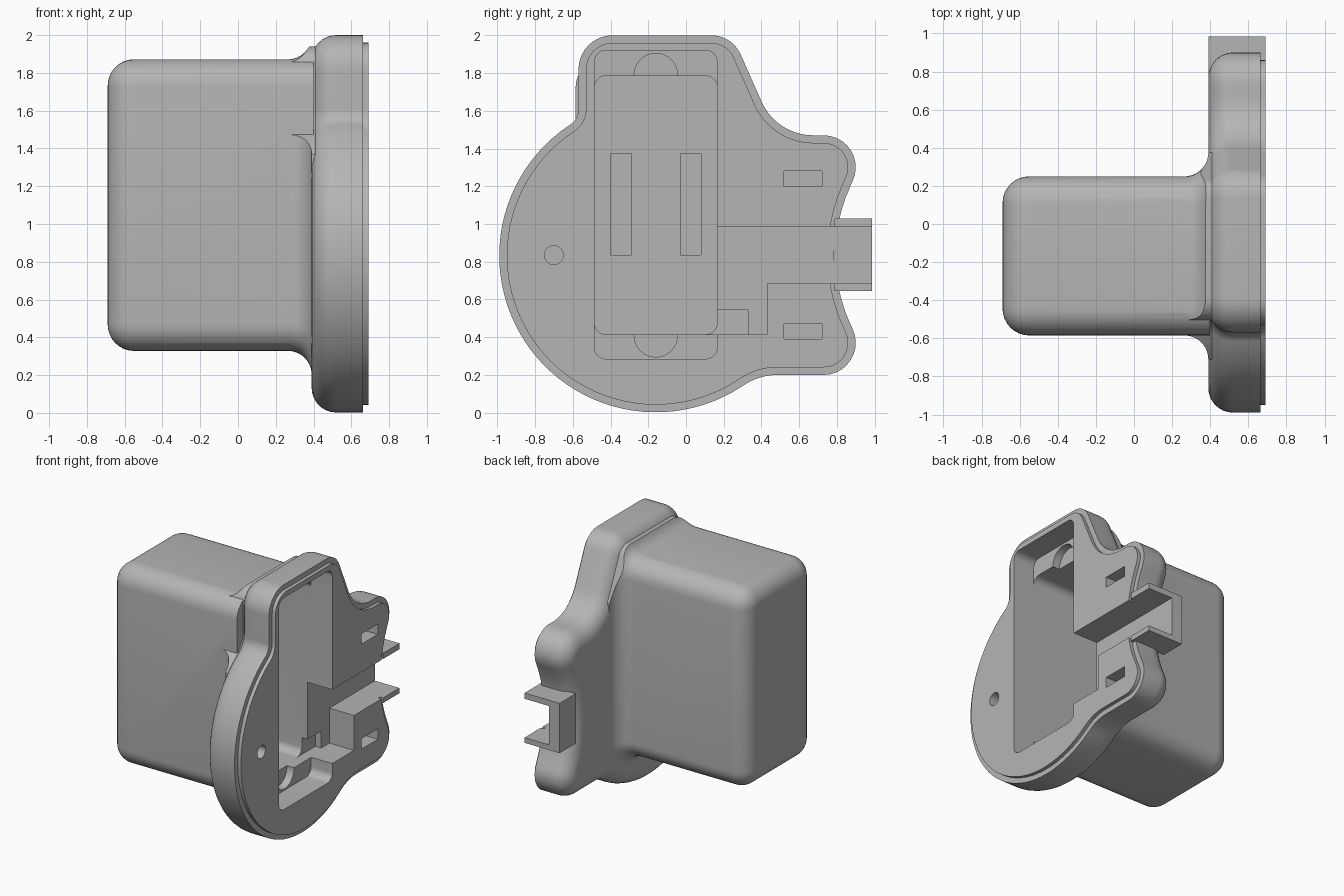
import bpy, bmesh, math
from mathutils import Vector

if "Cube" in bpy.data.objects:
    bpy.data.objects.remove(bpy.data.objects["Cube"])

grey = bpy.data.materials.new("plain_grey")
grey.use_nodes = True
COLOR = (0.46, 0.46, 0.46, 1)
grey.diffuse_color = COLOR
grey.node_tree.nodes["Principled BSDF"].inputs["Base Color"].default_value = COLOR


def rounded(corners, steps=10):
    """Closed (y, z) outline; each corner is (y, z, radius)."""
    out = []
    for i, (y, z, r) in enumerate(corners):
        p = Vector((y, z))
        if r == 0:
            out.append(p)
            continue
        a = (Vector(corners[i - 1][:2]) - p).normalized()
        b = (Vector(corners[(i + 1) % len(corners)][:2]) - p).normalized()
        half = a.angle(b) / 2
        mid = p + (a + b).normalized() * (r / math.sin(half))
        t = r / math.tan(half)
        start, end = p + a * t - mid, p + b * t - mid
        sweep = start.angle_signed(end)
        base = math.atan2(start.y, start.x)
        for k in range(steps + 1):
            ang = base - sweep * k / steps
            out.append(mid + Vector((math.cos(ang), math.sin(ang))) * r)
    return out


def inset(outline, d):
    """Move a counter-clockwise outline inward by d (outward if negative)."""
    n, out = len(outline), []
    for i, p in enumerate(outline):
        e1 = (p - outline[i - 1]).normalized()
        e2 = (outline[(i + 1) % n] - p).normalized()
        t = (e1 + e2).normalized()
        out.append(p + Vector((-t.y, t.x)) * d / max(t.dot(e1), 0.5))
    return out


def loft(name, outline, profile):
    """Solid along x; profile is a list of (x, inset)."""
    bm = bmesh.new()
    rings = [[bm.verts.new((x, p.x, p.y)) for p in inset(outline, d)] for x, d in profile]
    n = len(outline)
    for a, b in zip(rings, rings[1:]):
        for i in range(n):
            bm.faces.new((a[i], a[(i + 1) % n], b[(i + 1) % n], b[i]))
    bm.faces.new(rings[0])
    bm.faces.new(rings[-1])
    bmesh.ops.recalc_face_normals(bm, faces=bm.faces)
    me = bpy.data.meshes.new(name)
    bm.to_mesh(me)
    bm.free()
    me.materials.append(grey)
    ob = bpy.data.objects.new(name, me)
    bpy.context.collection.objects.link(ob)
    return ob


def rect(y0, y1, z0, z1, r=0):
    return rounded([(y0, z0, r), (y1, z0, r), (y1, z1, r), (y0, z1, r)], 8)


def circle(y, z, r, n=32):
    return [Vector((y + r * math.cos(math.tau * k / n), z + r * math.sin(math.tau * k / n)))
            for k in range(n)]


def combine(target, other, operation):
    mod = target.modifiers.new("combine", "BOOLEAN")
    mod.operation, mod.object, mod.solver = operation, other, "EXACT"
    bpy.context.view_layer.objects.active = target
    bpy.ops.object.modifier_apply(modifier=mod.name)
    bpy.data.objects.remove(other)


def quarter(r, steps=8):
    return [(r * (1 - math.cos(math.pi / 2 * k / steps)), r * (1 - math.sin(math.pi / 2 * k / steps)))
            for k in range(steps + 1)]


# Flange outline: large disc, tall upper block, two side lobes
arc = []
for k in range(49):
    ang = math.radians(124 + 178.5 * k / 48)
    arc.append((-0.16 + 0.83 * math.cos(ang), 0.832 + 0.83 * math.sin(ang), 0))
flange_outline = rounded(arc + [
    (0.39, 0.2, 0.32), (0.996, 0.2, 0.17), (0.702, 0.835, 0.88), (0.996, 1.47, 0.17),
    (0.48, 1.47, 0.3), (0.245, 2.0, 0.17), (-0.57, 2.0, 0.18), (-0.57, 1.554, 0.1)])
box_outline = rect(-0.585, 0.25, 0.328, 1.872, 0.145)

# Flange with rounded rear edge and raised lip
housing = loft("housing", flange_outline,
               [(0.39 + x, d) for x, d in quarter(0.13)] + [(0.663, 0)])
combine(housing, loft("lip", flange_outline, [(0.6, 0.04), (0.69, 0.04)]), "UNION")

# Rear box with rounded end
combine(housing, loft("rear_box", box_outline,
                      [(-0.69 + x, d) for x, d in quarter(0.14)] + [(0.4, 0)]), "UNION")

# Concave flare between box and flange, kept within the flange outline
R = 0.125
flare = loft("flare", box_outline, [(0.24, 0.006)] + [
    (0.265 + R * math.sin(a), -R * (1 - math.cos(a)))
    for a in (math.pi / 2 * k / 10 for k in range(1, 11))] + [(0.41, -R)])
combine(flare, loft("flare_limit", flange_outline, [(0.1, 0.06), (0.6, 0.06)]), "INTERSECT")
combine(housing, flare, "UNION")

# Recesses: outline and the x of the recess floor
recesses = [
    (rect(-0.485, 0.165, 0.415, 1.785, 0.06), -0.6),   # deep cavity
    (rect(-0.485, 0.165, 0.285, 1.92, 0.06), 0.51),    # shallow pocket
    (circle(-0.16, 1.79, 0.115), 0.45),                # upper notch
    (circle(-0.16, 0.41, 0.115), 0.45),                # lower notch
    (rect(0.1, 0.95, 0.685, 0.985), 0.48),             # side channel
    (rect(0.1, 0.43, 0.415, 0.72), 0.48),              # channel corner
    (rect(0.1, 0.33, 0.415, 0.545), 0.43),             # corner step
    (rect(0.52, 0.72, 1.2, 1.28), 0.5),                # upper lobe slot
    (rect(0.52, 0.72, 0.39, 0.47), 0.5),               # lower lobe slot
    (circle(-0.7, 0.835, 0.05), 0.5),                  # round hole
]
for outline, floor in recesses:
    combine(housing, loft("recess", outline, [(floor, 0), (0.8, 0)]), "DIFFERENCE")

# Blind slots in the cavity floor
for y in (-0.4, -0.03):
    combine(housing, loft("slot", rect(y, y + 0.11, 0.835, 1.375),
                          [(-0.64, 0), (-0.5, 0)]), "DIFFERENCE")

# U-shaped side bracket
bracket = loft("side_bracket", rect(0.787, 0.985, 0.645, 1.03), [(0.39, 0), (0.69, 0)])
combine(bracket, loft("gap", rect(0.7, 1.1, 0.685, 0.985), [(0.48, 0), (0.8, 0)]), "DIFFERENCE")

for ob in (housing, bracket):
    bpy.ops.object.select_all(action="DESELECT")
    ob.select_set(True)
    bpy.context.view_layer.objects.active = ob
    bpy.ops.object.shade_smooth_by_angle(angle=math.radians(30))
